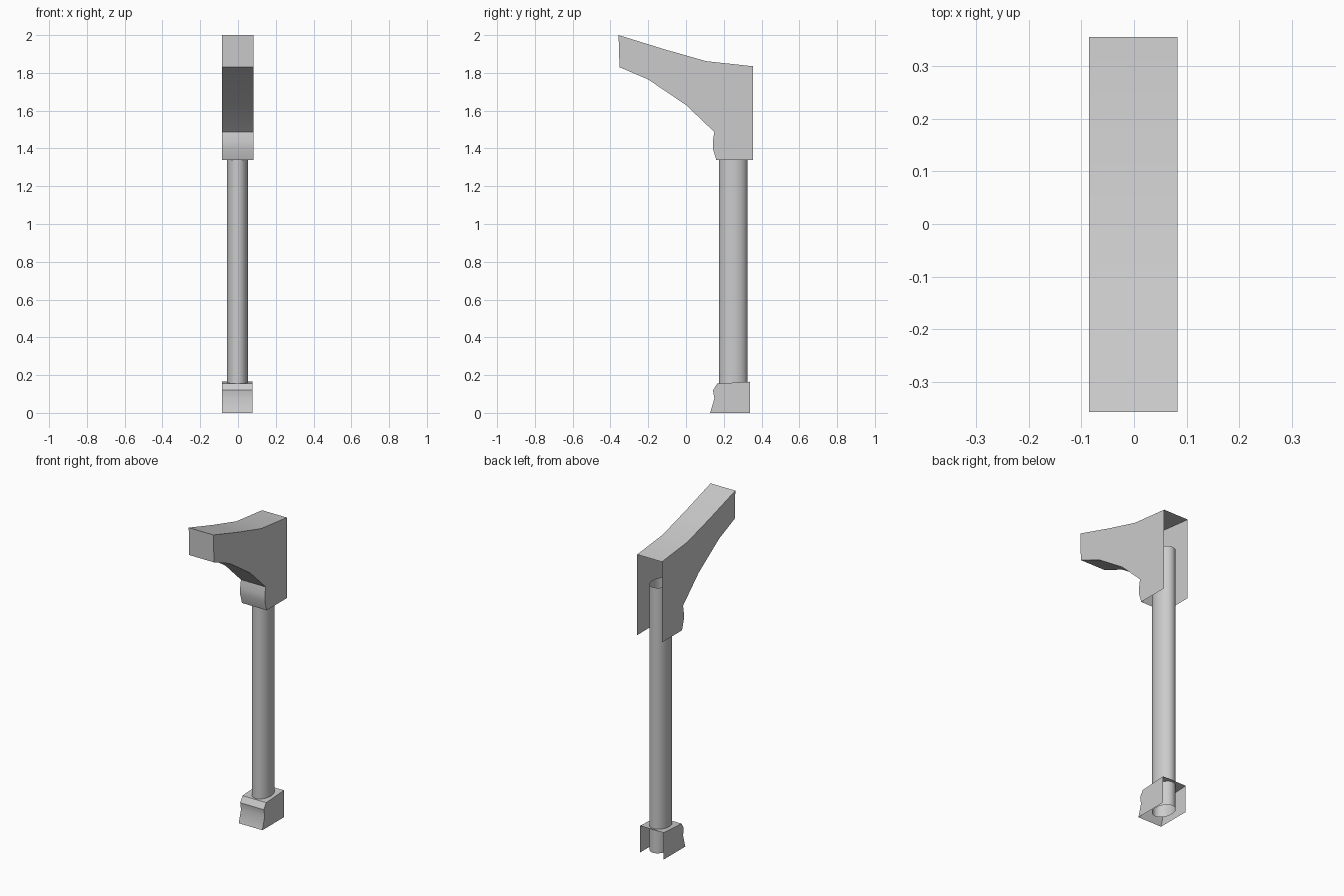
import bpy
import bmesh
import math

if "Cube" in bpy.data.objects:
    bpy.data.objects.remove(bpy.data.objects["Cube"], do_unlink=True)

# Single plain grey
grey = bpy.data.materials.new("plain grey")
grey.use_nodes = True
colour = (0.6, 0.6, 0.6, 1)
grey.diffuse_color = colour
grey.node_tree.nodes["Principled BSDF"].inputs["Base Color"].default_value = colour


def finish(bm, name):
    """Turn a bmesh into a smooth-by-angle object."""
    mesh = bpy.data.meshes.new(name)
    bm.to_mesh(mesh)
    bm.free()
    mesh.materials.append(grey)
    obj = bpy.data.objects.new(name, mesh)
    bpy.context.collection.objects.link(obj)
    bpy.ops.object.select_all(action="DESELECT")
    obj.select_set(True)
    bpy.context.view_layer.objects.active = obj
    bpy.ops.object.shade_smooth_by_angle(angle=math.radians(30))
    return obj


def open_shell(name, skin, back_y, x_min, x_max):
    """Two side plates joined by a skin; open at the back and bottom.
    The skin runs from the back top over the front to the front bottom."""
    bm = bmesh.new()
    outline = skin + [(back_y, skin[-1][1])]
    left = [bm.verts.new((x_max, y, z)) for y, z in outline]
    right = [bm.verts.new((x_min, y, z)) for y, z in outline]
    bm.faces.new(left)
    bm.faces.new(right[::-1])
    for i in range(len(skin) - 1):
        bm.faces.new((left[i + 1], left[i], right[i], right[i + 1]))
    return finish(bm, name)


# Arm bracket at the top, reaching forward
open_shell("top_bracket", [
    (0.355, 1.835), (0.107, 1.862), (-0.115, 1.925), (-0.357, 2.0),
    (-0.352, 1.83), (-0.2, 1.765), (0.0, 1.63), (0.15, 1.487),
    (0.142, 1.44), (0.142, 1.4), (0.16, 1.34)], 0.355, -0.085, 0.083)

# Foot at the base
open_shell("foot", [
    (0.338, 0.165), (0.165, 0.155), (0.143, 0.12), (0.15, 0.075),
    (0.128, 0.0)], 0.338, -0.085, 0.076)

# Hollow oval column, open at both ends
bm = bmesh.new()
bmesh.ops.create_cone(bm, cap_ends=False, segments=32,
                      radius1=1, radius2=1, depth=1)
bmesh.ops.scale(bm, verts=bm.verts, vec=(0.056, 0.075, 1.63))
bmesh.ops.translate(bm, verts=bm.verts, vec=(-0.003, 0.25, 0.83))
finish(bm, "column")
